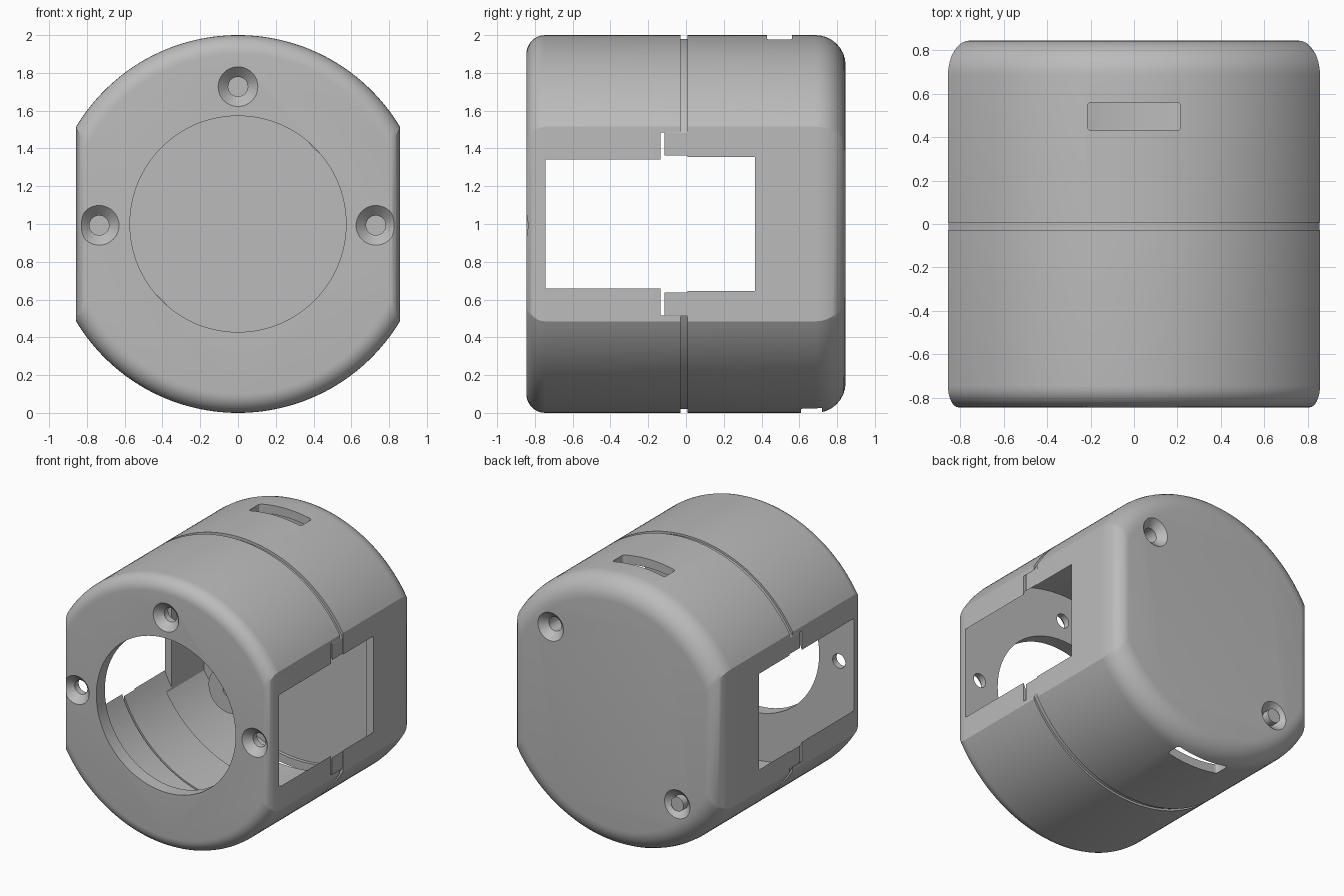
import bpy, bmesh
from math import sin, cos, pi, acos

if "Cube" in bpy.data.objects:
    bpy.data.objects.remove(bpy.data.objects["Cube"], do_unlink=True)

grey = bpy.data.materials.new("plain grey")
grey.use_nodes = True
grey.diffuse_color = (0.5, 0.5, 0.5, 1)
grey.node_tree.nodes["Principled BSDF"].inputs["Base Color"].default_value = (0.5, 0.5, 0.5, 1)

FLAT = 0.857   # half width across the side flats
ARC = 64       # steps along each curved side


def loft(name, rings):
    """Solid along y; each ring is (y, radius, half width); rounds when the width exceeds the radius."""
    bm = bmesh.new()
    loops = []
    for y, r, w in rings:
        start = acos(min(1, w / r))
        loop = []
        for side in (0, pi):
            for i in range(ARC + 1):
                if start == 0 and i == ARC:
                    continue
                a = side + start + (pi - 2 * start) * i / ARC
                loop.append(bm.verts.new((r * cos(a), y, 1 + r * sin(a))))
        loops.append(loop)
    n = len(loops[0])
    for a, b in zip(loops, loops[1:]):
        for i in range(n):
            j = (i + 1) % n
            bm.faces.new((a[i], a[j], b[j], b[i]))
    bm.faces.new(loops[0])
    bm.faces.new(loops[-1])
    return finish(name, bm)


def finish(name, bm):
    bmesh.ops.recalc_face_normals(bm, faces=bm.faces)
    mesh = bpy.data.meshes.new(name)
    bm.to_mesh(mesh)
    bm.free()
    mesh.materials.append(grey)
    ob = bpy.data.objects.new(name, mesh)
    bpy.context.collection.objects.link(ob)
    return ob


def tube(x, z, y0, y1, r0, r1):
    """Cylinder or cone along y."""
    bm = bmesh.new()
    ends = [[bm.verts.new((x + r * cos(2 * pi * i / 40), y, z + r * sin(2 * pi * i / 40)))
             for i in range(40)] for y, r in ((y0, r0), (y1, r1))]
    for i in range(40):
        j = (i + 1) % 40
        bm.faces.new((ends[0][i], ends[0][j], ends[1][j], ends[1][i]))
    bm.faces.new(ends[0])
    bm.faces.new(ends[1])
    return finish("helper", bm)


def slot(y0, y1, z):
    """Box cutter with rounded corners for the cable slots."""
    bm = bmesh.new()
    bmesh.ops.create_cube(bm, size=1)
    for v in bm.verts:
        v.co = (v.co.x * 0.43, (y0 + y1) / 2 + v.co.y * (y1 - y0), z + v.co.z * 0.5)
    upright = [e for e in bm.edges if abs(e.verts[0].co.z - e.verts[1].co.z) > 0.1]
    bmesh.ops.bevel(bm, geom=upright, offset=0.018, segments=3, profile=0.5, affect='EDGES')
    return finish("helper", bm)


def combine(target, other, operation='DIFFERENCE'):
    mod = target.modifiers.new("cut", 'BOOLEAN')
    mod.operation, mod.solver, mod.object = operation, 'EXACT', other
    bpy.ops.object.select_all(action='DESELECT')
    bpy.context.view_layer.objects.active = target
    target.select_set(True)
    bpy.ops.object.modifier_apply(modifier=mod.name)
    bpy.data.objects.remove(other, do_unlink=True)


def fillet(y_end, direction, round_r, round_flat, depth, steps=8):
    """Rings of a rounded rim, from the end face inwards."""
    return [(y_end + direction * depth * (1 - cos(t)),
             1 - round_r * (1 - sin(t)), FLAT - round_flat * (1 - sin(t)))
            for t in (pi / 2 * i / steps for i in range(steps + 1))]


def screw_hole(target, x, z, face, into):
    """Countersunk hole through an end wall."""
    combine(target, tube(x, z, face - into * 0.01, face + into * 0.055, 0.115, 0.05))
    combine(target, tube(x, z, face, face + into * 0.4, 0.052, 0.052))


# Front shell: rounded rim, open at the back, with a recess for the lip
front = loft("front_shell", fillet(-0.845, 1, 0.1, 0.05, 0.1) + [(-0.028, 1, FLAT)])
combine(front, loft("helper", [(-0.745, 0.923, 2), (0.1, 0.923, 2)]))
combine(front, loft("helper", [(-0.135, 0.985, 2), (0.1, 0.985, 2)]))
combine(front, loft("helper", [(-0.95, 0.572, 2), (-0.6, 0.572, 2)]))
for x, z in ((-0.735, 0.993), (0.73, 0.993), (0, 1.727)):
    screw_hole(front, x, z, -0.845, 1)

# Back shell: softer rim, with a lip that slides into the front shell
back = loft("back_shell", [(0.008, 1, FLAT)] + fillet(0.845, -1, 0.16, 0.1, 0.16)[::-1])
combine(back, loft("helper", [(-0.115, 0.98, FLAT - 0.003), (0.1, 0.98, FLAT - 0.003)]), 'UNION')
combine(back, loft("helper", [(-0.3, 0.928, 2), (0.365, 0.928, 2)]))
combine(back, loft("helper", [(0.3, 0.935, 0.8), (0.745, 0.935, 0.8)]))
combine(back, slot(0.43, 0.56, 1.98))
combine(back, slot(0.61, 0.72, 0.02))

# Screw bosses on the inside of the back wall
for s in (1, -1):
    combine(back, tube(s * 0.52, 1 + s * 0.52, 0.64, 0.78, 0.17, 0.17), 'UNION')
    screw_hole(back, s * 0.52, 1 + s * 0.52, 0.845, -1)

for ob in (front, back):
    bpy.ops.object.select_all(action='DESELECT')
    bpy.context.view_layer.objects.active = ob
    ob.select_set(True)
    bpy.ops.object.shade_smooth_by_angle(angle=0.45)
